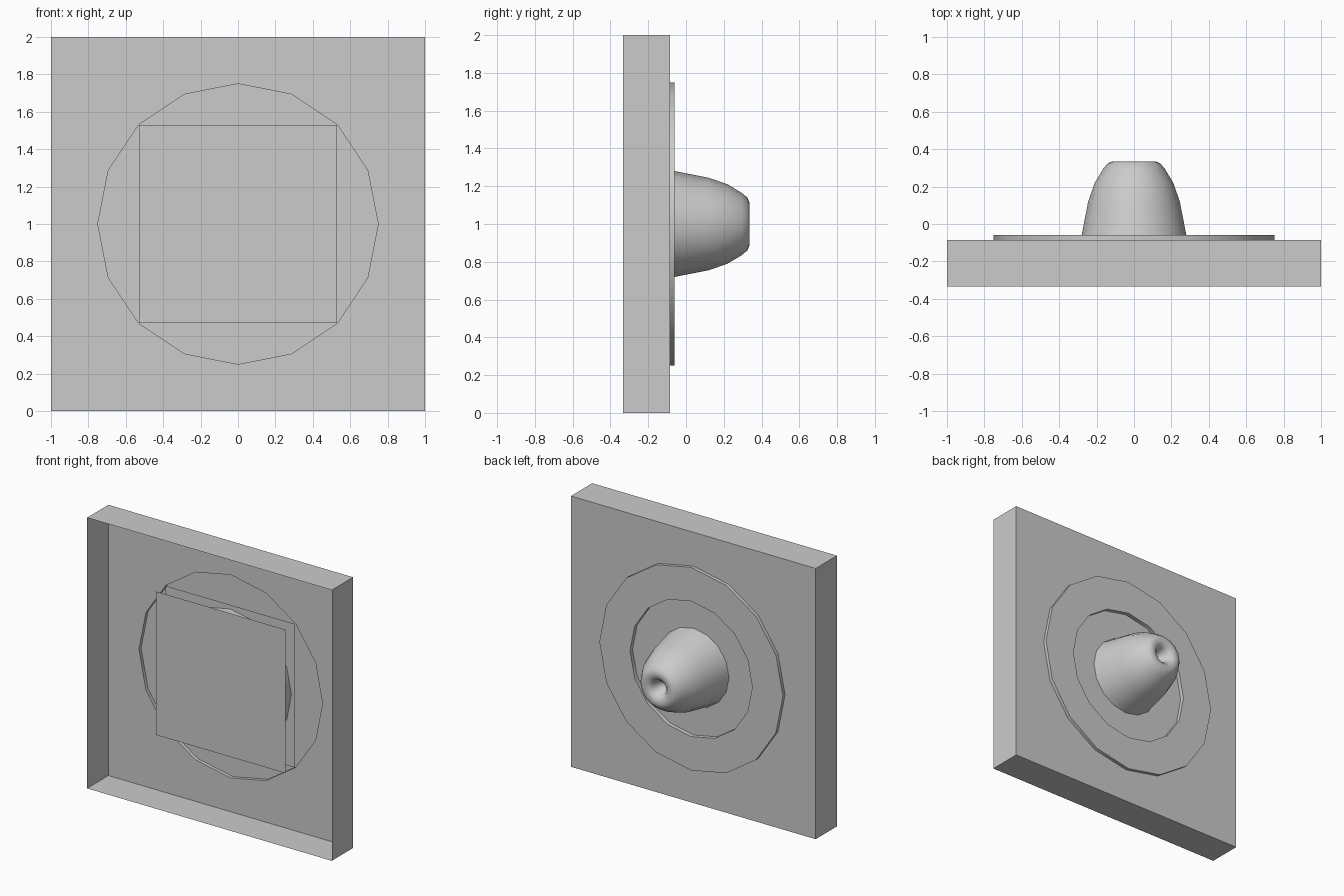
import bpy, bmesh, math

if "Cube" in bpy.data.objects:
    bpy.data.objects.remove(bpy.data.objects["Cube"])

SIDES = 16
ZC = 1.0
Y_FRONT, Y_BACK, Y_RIM = -0.333, -0.085, -0.06
Y_PLATE_A, Y_PLATE_B = -0.20, -0.09


def finish(name, bm, smooth=None):
    mesh = bpy.data.meshes.new(name)
    bm.to_mesh(mesh)
    bm.free()
    ob = bpy.data.objects.new(name, mesh)
    bpy.context.collection.objects.link(ob)
    if smooth:
        bpy.ops.object.select_all(action='DESELECT')
        ob.select_set(True)
        bpy.context.view_layer.objects.active = ob
        bpy.ops.object.shade_smooth_by_angle(angle=math.radians(smooth))
    return ob


def circle(bm, r, y):
    return [bm.verts.new((r * math.cos(2 * math.pi * i / SIDES), y,
                          ZC + r * math.sin(2 * math.pi * i / SIDES)))
            for i in range(SIDES)]


def square(bm, h, y):
    return [bm.verts.new((x * h, y, ZC + z * h))
            for x, z in ((-1, -1), (-1, 1), (1, 1), (1, -1))]


def loop_edges(bm, vs):
    return [bm.edges.new((vs[i], vs[(i + 1) % len(vs)])) for i in range(len(vs))]


def lathe(name, profile, smooth=40):
    """Revolve (radius, y) points about the horizontal axis at height ZC."""
    bm = bmesh.new()
    rings = [circle(bm, r, y) for r, y in profile]
    for a, b in zip(rings, rings[1:]):
        for i in range(SIDES):
            j = (i + 1) % SIDES
            bm.faces.new((a[i], b[i], b[j], a[j]))
    bmesh.ops.remove_doubles(bm, verts=bm.verts, dist=1e-5)
    return finish(name, bm, smooth)


def plate(name, y, facing):
    bm = bmesh.new()
    vs = square(bm, 0.53, y)
    bm.faces.new(vs if facing > 0 else vs[::-1])
    return finish(name, bm)


# Shallow housing, open at the front, with a round hole in its panel
bm = bmesh.new()
front, back = square(bm, 1.0, Y_FRONT), square(bm, 1.0, Y_BACK)
edges = loop_edges(bm, back) + loop_edges(bm, circle(bm, 0.75, Y_BACK))
bmesh.ops.triangle_fill(bm, edges=edges, use_beauty=True, normal=(0, 1, 0))
for i in range(4):
    j = (i + 1) % 4
    bm.faces.new((front[i], front[j], back[j], back[i]))
bmesh.ops.recalc_face_normals(bm, faces=bm.faces)
finish("housing", bm)

# Raised rim around the recess
lathe("rim", [(0.75, Y_BACK), (0.75, Y_RIM), (0.5, Y_RIM), (0.5, Y_PLATE_B)])

# Core drum between two square plates
lathe("core_drum", [(0.5, Y_PLATE_A), (0.5, Y_PLATE_B)])
plate("rear_plate", Y_PLATE_A, -1)
plate("recess_plate", Y_PLATE_B, 1)

# Rounded plug with a dimple in its tip
lathe("plug", [(0.288, Y_PLATE_B), (0.28, -0.06), (0.245, 0.12), (0.21, 0.22),
               (0.165, 0.295), (0.14, 0.325), (0.115, 0.335), (0.08, 0.33),
               (0.055, 0.305), (0.04, 0.26), (0, 0.23)], smooth=80)
